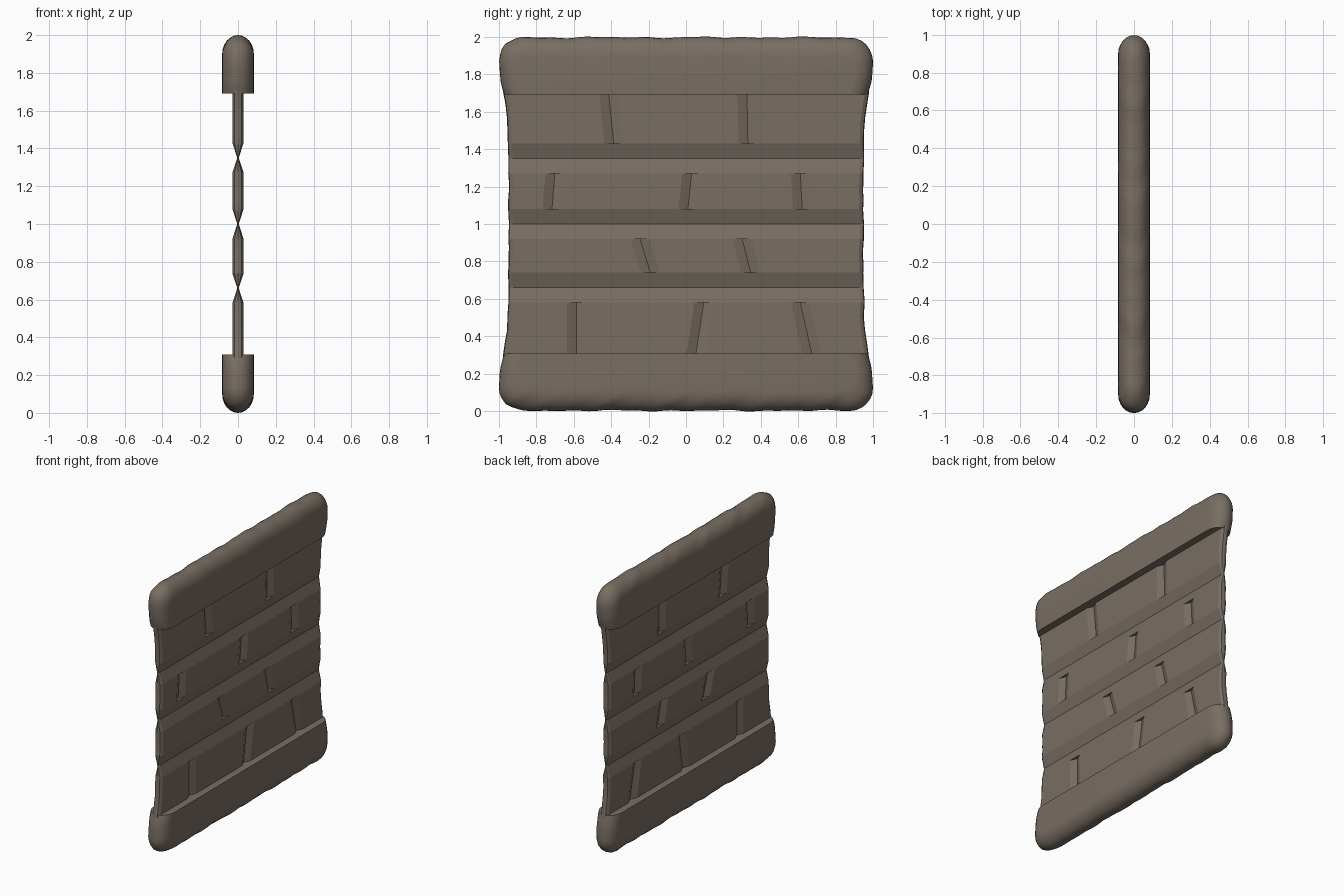
import bpy, bmesh, math

if "Cube" in bpy.data.objects:
    bpy.data.objects.remove(bpy.data.objects["Cube"])

stone = bpy.data.materials.new("stone")
stone.diffuse_color = (0.19, 0.155, 0.125, 1)
stone.use_nodes = True
stone.node_tree.nodes["Principled BSDF"].inputs["Base Color"].default_value = stone.diffuse_color


def finish(bm, name, angle):
    bmesh.ops.remove_doubles(bm, verts=bm.verts, dist=0.0005)
    bmesh.ops.recalc_face_normals(bm, faces=bm.faces)
    mesh = bpy.data.meshes.new(name)
    bm.to_mesh(mesh)
    bm.free()
    obj = bpy.data.objects.new(name, mesh)
    bpy.context.collection.objects.link(obj)
    mesh.materials.append(stone)
    bpy.ops.object.select_all(action='DESELECT')
    obj.select_set(True)
    bpy.context.view_layer.objects.active = obj
    bpy.ops.object.shade_smooth_by_angle(angle=math.radians(angle))
    return obj


def wobble(t, seed):
    return (math.sin(9 * t + seed) + math.sin(17 * t + 2.3 * seed)
            + math.sin(29 * t + 4.1 * seed)) / 3


# Rounded slab: U-shaped outlines stacked across the thickness
HALF, HEIGHT, THICK, ROUND = 1.0, 0.31, 0.084, 0.1


def outline(inset, seed):
    w, r = HALF - inset, 0.125 - 0.8 * inset
    top = HEIGHT - inset
    pts = []
    def side(s):
        col = [(s * (w - 0.028 * (1 - k / 5) ** 2), (top - r) * k / 5) for k in range(5)]
        arc = [(s * (w - r + r * math.cos(a)), top - r + r * math.sin(a))
               for a in [math.pi / 2 * k / 6 for k in range(7)]]
        return col + arc
    left, right = side(-1), side(1)
    n = 44
    span = [(-(w - r) + 2 * (w - r) * k / n, top) for k in range(1, n)]
    for y, z in left + span + right[::-1]:
        d = 0.006 * (wobble(y * 1.3 + z * 2, seed) - 0.7) * (1 + 1.2 * inset / ROUND)
        k = 1 if z > 0.05 else z / 0.05
        pts.append((y + d * (0.5 if y < 0 else -0.5) * -1 * (abs(y) > 0.85),
                    z + min(d, 0) * k))
    return pts


def slab(name, seed, to_z):
    bm = bmesh.new()
    rings = []
    steps = 12
    for i in range(steps + 1):
        a = -math.pi / 2 + math.pi * i / steps
        ring = outline(ROUND * (1 - math.cos(a)), seed)
        x = THICK * math.sin(a)
        # the cut face keeps its full height whatever the inset
        rings.append([bm.verts.new((x, y, to_z(z))) for y, z in ring])
    for a, b in zip(rings, rings[1:]):
        for k in range(len(a) - 1):
            bm.faces.new((a[k], a[k + 1], b[k + 1], b[k]))
    bm.faces.new(rings[0])
    bm.faces.new(rings[-1])
    bm.faces.new([r[0] for r in rings] + [r[-1] for r in reversed(rings)])
    finish(bm, name, 40)


slab("top_slab", 1.0, lambda z: 1.69 + z)
slab("bottom_slab", 3.7, lambda z: 0.31 - z)

# Brick panel: rows (z low, z high, joints as (y at low, y at high))
ROWS = [
    (0.29, 0.58, [(-0.585, -0.585), (0.05, 0.095), (0.675, 0.61)]),
    (0.74, 0.92, [(-0.19, -0.245), (0.345, 0.30)]),
    (1.08, 1.27, [(-0.715, -0.70), (0.01, 0.03), (0.62, 0.61)]),
    (1.43, 1.71, [(-0.385, -0.415), (0.33, 0.325)]),
]
FACE, VALLEY, JOINT, JOINT_X = 0.03, 0.004, 0.05, 0.008


def edge(z, s):
    return s * (0.947 + 0.028 * abs((z - 1) / 0.7) ** 5 + 0.005 * wobble(z * 2, 2 + s))


bm = bmesh.new()


def strip(low, high):
    a = [bm.verts.new(p) for p in low]
    b = [bm.verts.new(p) for p in high]
    for k in range(len(a) - 1):
        bm.faces.new((a[k], a[k + 1], b[k + 1], b[k]))


def line(side, z, x, joints=()):
    l, r = edge(z, -1), edge(z, 1)
    pts = [(0, l), (x * 0.6, l + 0.004), (x, l + 0.022)]
    for y in joints:
        pts += [(x, y - JOINT), (JOINT_X, y), (x, y + JOINT)]
    pts += [(x, r - 0.022), (x * 0.6, r - 0.004), (0, r)]
    return [(side * px, py, z) for px, py in pts]


for side in (-1, 1):
    for i, (z0, z1, joints) in enumerate(ROWS):
        lines = []
        for k in range(5):
            t = k / 4
            lines.append(line(side, z0 + (z1 - z0) * t, FACE,
                              [a + (b - a) * t for a, b in joints]))
        for a, b in zip(lines, lines[1:]):
            strip(a, b)
        # end walls of the upright joints
        for ends in (lines[0], lines[-1]):
            for j in range(len(joints)):
                bm.faces.new([bm.verts.new(p) for p in ends[3 + 3 * j:6 + 3 * j]])
        # horizontal V joint up to the next row
        if i < len(ROWS) - 1:
            nz = ROWS[i + 1][0]
            mid = line(side, (z1 + nz) / 2, VALLEY)
            strip(line(side, z1, FACE), mid)
            strip(mid, line(side, nz, FACE))
finish(bm, "brick_panel", 12)
